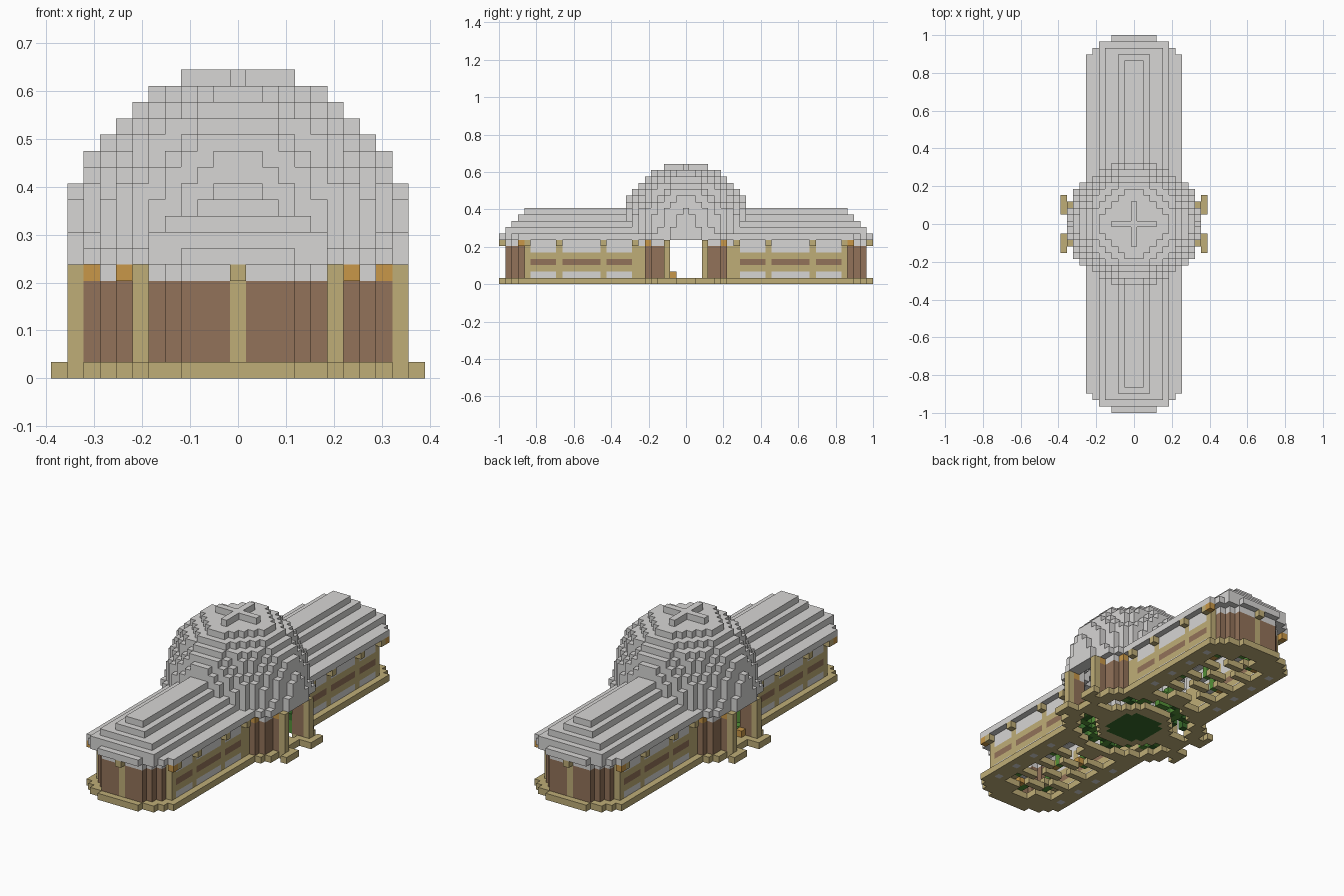
import bpy
import bmesh
import random

random.seed(4)
cube = bpy.data.objects.get("Cube")
if cube:
    bpy.data.objects.remove(cube, do_unlink=True)

UNIT = 2 / 59  # edge of one block


def material(name, colour):
    m = bpy.data.materials.new(name)
    m.use_nodes = True
    rgba = (*colour, 1)
    m.diffuse_color = rgba
    m.node_tree.nodes["Principled BSDF"].inputs["Base Color"].default_value = rgba
    return m


MATS = {
    "stone": material("pale grey stone", (0.68, 0.67, 0.66)),
    "tan": material("tan sandstone", (0.52, 0.42, 0.185)),
    "brown": material("brown clay", (0.29, 0.17, 0.10)),
    "orange": material("orange wood", (0.58, 0.31, 0.065)),
    "leaf": material("leaf green", (0.09, 0.28, 0.04)),
    "moss": material("dark moss green", (0.04, 0.15, 0.025)),
}
NAMES = list(MATS)
# the two axes spanning each face, wound outward
SIDES = [((1, 0, 0), (0, 1, 0), (0, 0, 1)), ((0, 1, 0), (0, 0, 1), (1, 0, 0)),
         ((0, 0, 1), (1, 0, 0), (0, 1, 0))]


def build_blocks(name, cells):
    """Make one object from a dict of block position -> material key."""
    bm = bmesh.new()
    corners = {}

    def corner(p):
        if p not in corners:
            x, y, z = p
            corners[p] = bm.verts.new(((x - 0.5) * UNIT, (y - 0.5) * UNIT, z * UNIT))
        return corners[p]

    for cell, key in cells.items():
        for n, u, v in SIDES:
            for s in (1, -1):
                if tuple(c + s * a for c, a in zip(cell, n)) in cells:
                    continue
                start = [c + (a if s > 0 else 0) for c, a in zip(cell, n)]
                quad = [tuple(b + i * p + j * q for b, p, q in zip(start, u, v))
                        for i, j in ((0, 0), (1, 0), (1, 1), (0, 1))]
                face = bm.faces.new([corner(p) for p in quad[::s]])
                face.material_index = NAMES.index(key)
    mesh = bpy.data.meshes.new(name)
    bm.to_mesh(mesh)
    bm.free()
    for key in NAMES:
        mesh.materials.append(MATS[key])
    ob = bpy.data.objects.new(name, mesh)
    bpy.context.collection.objects.link(ob)
    return ob


def hall(length, half, chop):
    """Plan of the long hall; chop narrows the last rows at each end."""
    return {(x, y) for y in range(-length, length + 1)
            for w in [half - chop.get(length - abs(y), 0)]
            for x in range(-w, w + 1)}


def disc(r2, power=2):
    limit = r2 ** (power / 2)
    return {(x, y) for x in range(-11, 12) for y in range(-11, 12)
            if abs(x) ** power + abs(y) ** power <= limit}


def rim(plan):
    """Outermost ring of a plan."""
    near = [(i, j) for i in (-1, 0, 1) for j in (-1, 0, 1)]
    return {(x, y) for x, y in plan if any((x + i, y + j) not in plan for i, j in near)}


eave_plan = hall(29, 7, {0: 4, 1: 2, 2: 1})
wall_plan = hall(28, 6, {0: 3, 1: 2, 2: 1}) | disc(92)
wall_ring = rim(wall_plan)
base_plan = eave_plan | disc(109.5)

# Roof: a steep stepped vault crossed by a dome, both hollow
solid = {(x, y, 7) for x, y in eave_plan}
for k, length, half in ((8, 28, 5), (9, 27, 4), (10, 26, 2), (11, 25, 1)):
    solid |= {(x, y, k) for x, y in hall(length, half, {})}
for k in range(7, 19):
    power = 2 if k == 7 else 1.62
    solid |= {(x, y, k) for x, y in disc(109.5 - (k - 8) ** 2, power)}
# cross-shaped crown
solid = {c for c in solid if c[2] < 18 or c[0] == 0 or c[1] == 0}
roof = {}
for x, y, k in solid:
    around = [(x + 1, y, k), (x - 1, y, k), (x, y + 1, k), (x, y - 1, k), (x, y, k + 1)]
    eave = k == 7 and ((x, y) in wall_ring or (x, y) not in wall_plan)
    if eave or any(c not in solid for c in around):
        roof[x, y, k] = "stone"
build_blocks("roof_and_dome", roof)

# Brackets under the eaves
brackets = {}
for sy in (-1, 1):
    brackets[0, sy * 29, 6] = "tan"
    for sx in (-1, 1):
        for y, key in ((8, "tan"), (13, "tan"), (20, "tan"), (25, "tan"), (26, "orange")):
            brackets[sx * 7, sy * y, 6] = key
build_blocks("eave_brackets", brackets)


# Walls
def wall_colour(x, y, k):
    ax, ay = abs(x), abs(y)
    if ay >= 26:
        if x == 0:
            return "tan"
        return "stone" if k == 6 else "brown"
    if ay >= 8:
        if ay in (8, 13, 20, 25):
            return "tan"
        if k in (1, 5, 6):
            return "stone"
        return "brown" if k == 3 else "tan"
    if k == 6:
        return "orange" if ax in (7, 9) else "stone"
    return "tan" if ax == 6 else "brown"


walls = {}
for x, y in wall_ring:
    if abs(x) >= 7 and abs(y) <= 2:
        continue  # the two doorways
    for k in range(1, 7):
        walls[x, y, k] = wall_colour(x, y, k)
build_blocks("walls", walls)

# Doorway posts and their foundations
posts, feet = {}, {}
for sx in (-1, 1):
    for sy in (-1, 1):
        for k in range(1, 7):
            posts[sx * 10, sy * 3, k] = "tan"
        for y in (2, 3, 4):
            feet[sx * 11, sy * y, 0] = "tan"
build_blocks("doorway_posts", posts)
build_blocks("doorway_feet", feet)

# Floor slab with open pits for beds, a mossy centre and an open garden ring
spots = [(sx * 3, sy * y) for sx in (-1, 1) for sy in (-1, 1) for y in (11, 15, 19, 23)]
spots += [(0, s * y) for s in (-1, 1) for y in (13, 17, 21, 25)]
moss, ring, garden = disc(14), disc(30), disc(72)
square = [(i, j) for i in (-1, 0, 1) for j in (-1, 0, 1)]
pits = {(x + i, y + j) for x, y in spots for i, j in square} - garden
floor = {}
for x, y in base_plan - pits:
    if abs(x) >= 10 and abs(y) <= 1:
        continue
    if (x, y) in garden - ring and abs(y) > 1:
        continue
    spot = abs(x) == 6 and y % 4 == 0 and abs(y) > 9
    floor[x, y, 0] = "moss" if (x, y) in moss else "stone" if spot else "tan"
build_blocks("floor_slab", floor)

# Plants, pots and benches inside
plants = {}
for x, y in sorted(garden - ring):
    if abs(y) > 2 and random.random() < 0.7:
        for k in range(1, random.choice((2, 3, 4))):
            plants[x, y, k] = random.choice(("leaf", "leaf", "moss"))
for n, (x, y) in enumerate(spots):
    if n % 2 == 0:
        continue  # empty bed
    plants[x, y, 1] = "leaf"
    plants[x, y, 2] = "leaf"
    for i, j in ((1, 0), (-1, 0), (0, 1), (0, -1)):
        if random.random() < 0.6:
            plants[x + i, y + j, 1] = random.choice(("leaf", "tan", "orange", "stone"))
build_blocks("garden_plants", plants)
build_blocks("doorway_benches", {(s * 8, -2, 1): "orange" for s in (-1, 1)})
